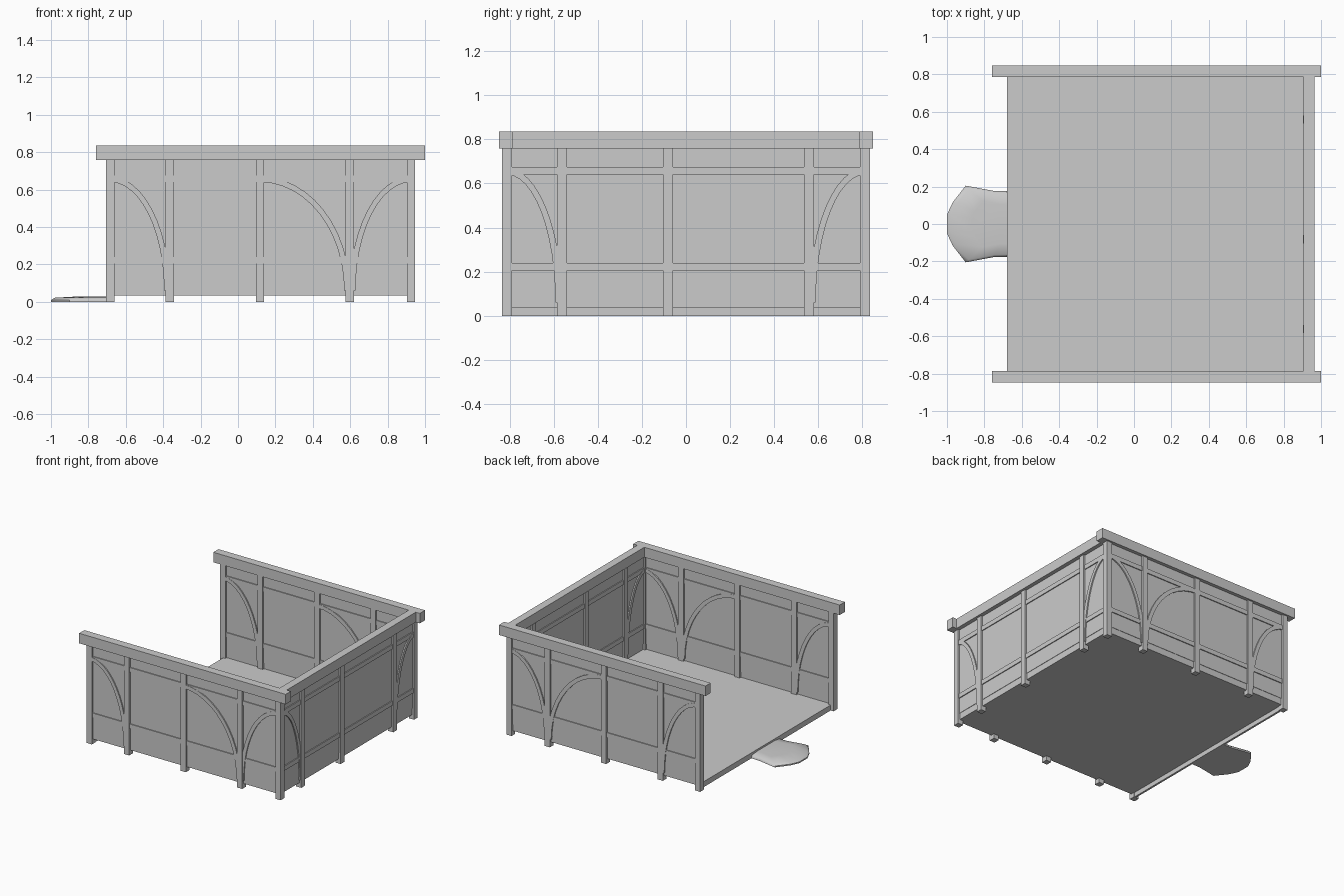
import bpy, bmesh, math
from mathutils import Vector

cube = bpy.data.objects.get("Cube")
if cube:
    bpy.data.objects.remove(cube, do_unlink=True)

grey = bpy.data.materials.new("plain_grey")
grey.use_nodes = True
tone = (0.6, 0.6, 0.6, 1)
grey.diffuse_color = tone
grey.node_tree.nodes["Principled BSDF"].inputs["Base Color"].default_value = tone


def finish(name, bm):
    bmesh.ops.recalc_face_normals(bm, faces=bm.faces)
    mesh = bpy.data.meshes.new(name)
    bm.to_mesh(mesh)
    bm.free()
    mesh.materials.append(grey)
    obj = bpy.data.objects.new(name, mesh)
    bpy.context.collection.objects.link(obj)
    return obj


def box(name, x, y, z):
    """Box from three (low, high) ranges."""
    bm = bmesh.new()
    bmesh.ops.create_cube(bm, size=1)
    for v in bm.verts:
        v.co = Vector([(r[0] + r[1]) / 2 + c * (r[1] - r[0])
                       for r, c in zip((x, y, z), v.co)])
    return finish(name, bm)


def wall_box(name, along, centre, depth, z, axis):
    """Box lying in a wall that runs along the given axis."""
    across = (centre - depth / 2, centre + depth / 2)
    x, y = (along, across) if axis == "x" else (across, along)
    return box(name, x, y, z)


def brace(name, foot, head, centre, axis, low=0.06, high=0.67):
    """Quarter-ellipse timber rising from a post foot to the next post."""
    width, depth, steps = 0.03, 0.036, 12
    bm = bmesh.new()
    rings = []
    for i in range(steps + 1):
        a = math.pi / 2 * i / steps
        ring = []
        for inset, side in ((0, -1), (0, 1), (width, 1), (width, -1)):
            span = abs(foot - head) - inset
            u = head + math.copysign(span, foot - head) * math.cos(a)
            z = low + (high - low - inset) * math.sin(a)
            w = centre + side * depth / 2
            ring.append(bm.verts.new((u, w, z) if axis == "x" else (w, u, z)))
        rings.append(ring)
    for a, b in zip(rings, rings[1:]):
        for j in range(4):
            k = (j + 1) % 4
            bm.faces.new((a[j], a[k], b[k], b[j]))
    bm.faces.new(rings[0])
    bm.faces.new(rings[-1])
    return finish(name, bm)


def wall(name, axis, centre, posts, braces):
    """Posts, panels, rails and curved braces of one wall."""
    half = 0.022
    for p in posts:
        wall_box(name + "_post", (p - half, p + half), centre, 0.045, (0, 0.76), axis)
    span = (posts[0], posts[-1])
    wall_box(name + "_panel", span, centre, 0.018, (0.085, 0.77), axis)
    wall_box(name + "_sill", span, centre, 0.012, (0.035, 0.085), axis)
    for z in (0.205, 0.64):
        wall_box(name + "_rail", span, centre, 0.032, (z, z + 0.035), axis)
    for foot, head in braces:
        brace(name + "_brace", posts[foot], posts[head], centre, axis)


# Long walls, mirrored front and back
long_posts = (-0.683, -0.365, 0.118, 0.598, 0.925)
for name, side in (("front_wall", -1), ("back_wall", 1)):
    wall(name, "x", side * 0.812, long_posts, ((1, 0), (3, 2), (3, 4)))
    y = sorted((side * 0.785, side * 0.848))
    box(name + "_top_beam", (-0.76, 1.0), y, (0.758, 0.835))

# Closed end wall
wall("end_wall", "y", 0.925, (-0.812, -0.562, -0.082, 0.558, 0.812), ((1, 0), (3, 4)))
box("end_wall_top_beam", (0.905, 0.965), (-0.79, 0.79), (0.758, 0.835))

# Floor and threshold on the open end
box("floor", (-0.68, 0.925), (-0.812, 0.812), (0.035, 0.042))
box("threshold", (-0.68, -0.665), (-0.812, 0.812), (0, 0.038))

# Crowned stepping stone outside the opening
bm = bmesh.new()
half_outline = ((-0.67, 0.175), (-0.75, 0.177), (-0.9, 0.205), (-0.97, 0.115), (-1.0, 0.05))
outline = list(half_outline) + [(x, -y) for x, y in reversed(half_outline)]
rings = []
for scale, z in ((1, 0), (1, 0.01), (0.93, 0.022), (0.6, 0.028)):
    rings.append([bm.verts.new((-0.67 + (x + 0.67) * scale, y * scale, z)) for x, y in outline])
n = len(outline)
for a, b in zip(rings, rings[1:]):
    for i in range(n):
        j = (i + 1) % n
        bm.faces.new((a[i], a[j], b[j], b[i]))
bm.faces.new(rings[0])
bm.faces.new(rings[-1])
stone = finish("stepping_stone", bm)
bpy.context.view_layer.objects.active = stone
stone.select_set(True)
bpy.ops.object.shade_smooth_by_angle(angle=math.radians(50))
